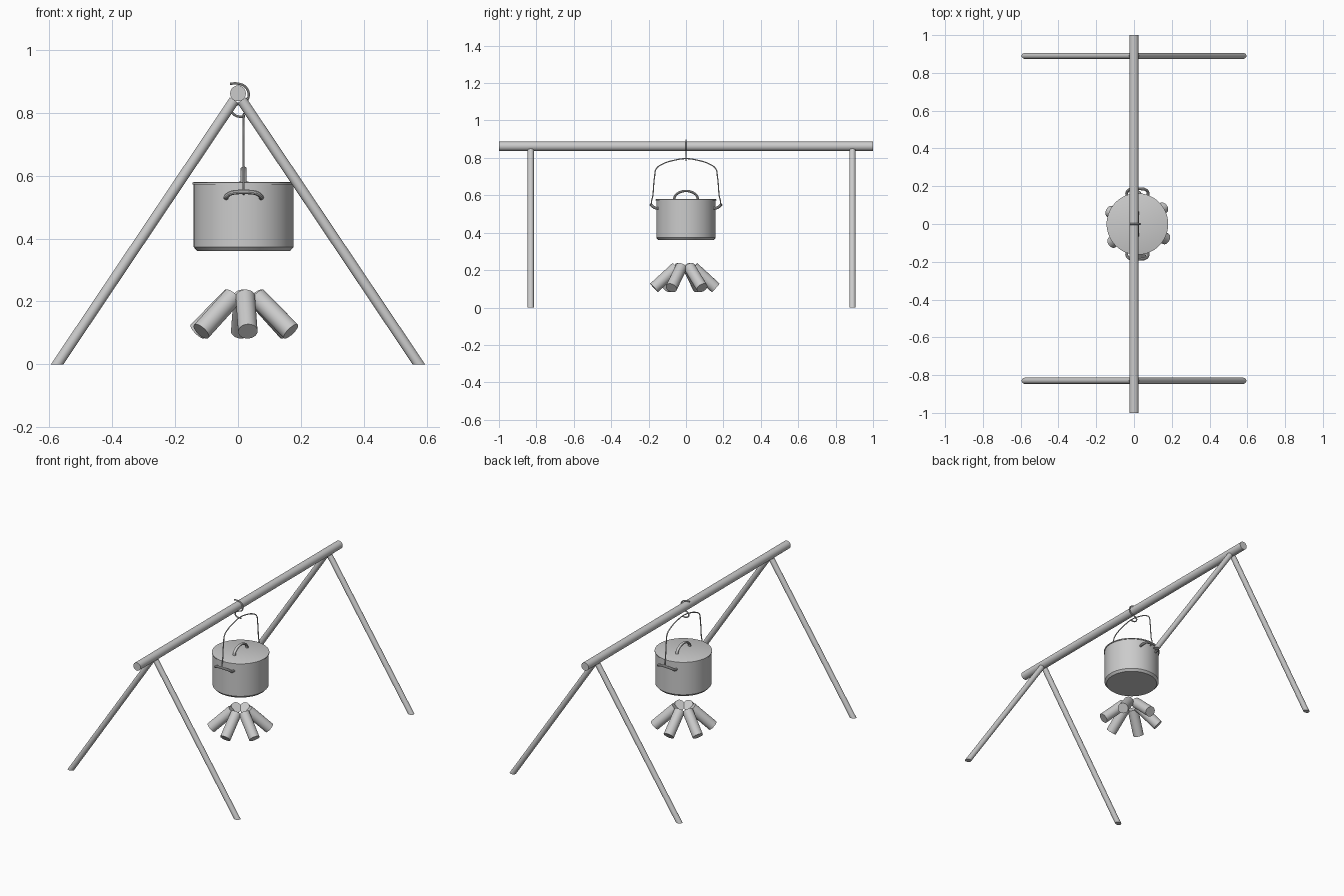
import bpy, bmesh, math
from mathutils import Vector

if "Cube" in bpy.data.objects:
    bpy.data.objects.remove(bpy.data.objects["Cube"])

POT = Vector((0.018, 0, 0))


def smooth(ob):
    bpy.ops.object.select_all(action='DESELECT')
    ob.select_set(True)
    bpy.context.view_layer.objects.active = ob
    bpy.ops.object.shade_smooth_by_angle(angle=math.radians(35))


def mesh_object(name, bm):
    bmesh.ops.recalc_face_normals(bm, faces=bm.faces)
    me = bpy.data.meshes.new(name)
    bm.to_mesh(me)
    bm.free()
    ob = bpy.data.objects.new(name, me)
    bpy.context.collection.objects.link(ob)
    smooth(ob)
    return ob


def rod(name, a, b, r, cut_ground=False, sides=32):
    """Cylinder between two points, optionally sawn flat at the ground."""
    a, b = Vector(a), Vector(b)
    d = b - a
    bm = bmesh.new()
    bmesh.ops.create_cone(bm, cap_ends=True, segments=sides, radius1=r, radius2=r, depth=d.length)
    bm.transform(d.to_track_quat('Z', 'Y').to_matrix().to_4x4())
    bmesh.ops.translate(bm, verts=bm.verts, vec=(a + b) / 2)
    if cut_ground:
        res = bmesh.ops.bisect_plane(bm, geom=bm.verts[:] + bm.edges[:] + bm.faces[:],
                                     plane_co=(0, 0, 0), plane_no=(0, 0, -1), clear_outer=True)
        edges = [e for e in res['geom_cut'] if isinstance(e, bmesh.types.BMEdge)]
        bmesh.ops.contextual_create(bm, geom=edges)
    return mesh_object(name, bm)


def lathe(name, profile, loc, sides=64):
    """Revolve (radius, z) points that start and end on the axis."""
    bm = bmesh.new()
    vs = [bm.verts.new((r, 0, z)) for r, z in profile]
    es = [bm.edges.new(p) for p in zip(vs, vs[1:])]
    bmesh.ops.spin(bm, geom=vs + es, axis=(0, 0, 1), cent=(0, 0, 0),
                   angle=math.tau, steps=sides, use_merge=True)
    bmesh.ops.remove_doubles(bm, verts=bm.verts, dist=1e-5)
    ob = mesh_object(name, bm)
    ob.location = loc
    return ob


def tube(name, pts, r, loc=(0, 0, 0), scale=(1, 1, 1)):
    """Round wire through points, converted to a mesh."""
    cu = bpy.data.curves.new(name, 'CURVE')
    cu.dimensions = '3D'
    cu.bevel_depth = r
    cu.bevel_resolution = 3
    cu.resolution_u = 8
    cu.use_fill_caps = True
    sp = cu.splines.new('BEZIER')
    sp.bezier_points.add(len(pts) - 1)
    for bp, p in zip(sp.bezier_points, pts):
        bp.co = p
        bp.handle_left_type = bp.handle_right_type = 'AUTO'
    ob = bpy.data.objects.new(name, cu)
    bpy.context.collection.objects.link(ob)
    ob.location, ob.scale = loc, scale
    bpy.ops.object.select_all(action='DESELECT')
    ob.select_set(True)
    bpy.context.view_layer.objects.active = ob
    bpy.ops.object.convert(target='MESH')
    smooth(bpy.context.view_layer.objects.active)


# Frame: ridge beam and two pairs of splayed legs
rod("beam", (0, -1, 0.862), (0, 1, 0.862), 0.025)
for end, y in (("front", -0.83), ("back", 0.89)):
    for side, s in (("left", -1), ("right", 1)):
        rod(f"{end}_{side}_leg", (s * 0.609, y, -0.05), (s * 0.012, y, 0.84), 0.0165, True)

# S-shaped hook over the beam
hook = [(-0.025, 0.893), (0, 0.893), (0.022, 0.884), (0.034, 0.86), (0.026, 0.838),
        (0.004, 0.829), (-0.015, 0.82), (-0.02, 0.806), (-0.01, 0.793), (0.006, 0.788), (0.022, 0.789)]
tube("hook", [(x, 0, z) for x, z in hook], 0.004)

# Pot with chamfered base and a slim lip, plus its flat lid
lathe("pot", [(0, 0.36), (0.147, 0.36), (0.159, 0.373), (0.159, 0.572),
              (0.155, 0.574), (0, 0.574)], POT)
lathe("lid", [(0, 0.572), (0.163, 0.572), (0.163, 0.578), (0.158, 0.58), (0, 0.581)], POT)

# Lid handle, a flattened arch running front to back
arch = [(0, 0.064 * math.cos(t), 0.046 * math.sin(t))
        for t in [math.pi * i / 8 for i in range(9)]]
tube("lid_handle", arch, 0.0065, POT + Vector((0, 0, 0.577)), (1.5, 1, 1))

# Pot side handles, front and back
grip = [(-0.055, 0.146, 0.53), (-0.056, 0.166, 0.533), (-0.042, 0.182, 0.544), (-0.02, 0.186, 0.548)]
grip += [(-x, y, z) for x, y, z in reversed(grip)]
for name, s in (("front", -1), ("back", 1)):
    tube(name + "_pot_handle", [(x, s * y, z) for x, y, z in grip], 0.0075, POT)

# Wire bail hooked through the side handles
half = [(0.172, 0.541), (0.183, 0.552), (0.177, 0.6), (0.168, 0.7), (0.159, 0.742),
        (0.125, 0.767), (0.06, 0.788)]
bail = [(0, -y, z) for y, z in half] + [(0, 0, 0.796)] + [(0, y, z) for y, z in reversed(half)]
tube("bail", bail, 0.0032, POT)

# Six firewood logs leaning outward in a ring
for i in range(6):
    a = math.radians(-86 + 60 * i)
    c, s = math.cos(a), math.sin(a)
    rod(f"log_{i + 1}", (0.02 + 0.045 * c, -0.006 + 0.045 * s, 0.215),
        (0.02 + 0.165 * c, -0.006 + 0.165 * s, 0.105), 0.031)
